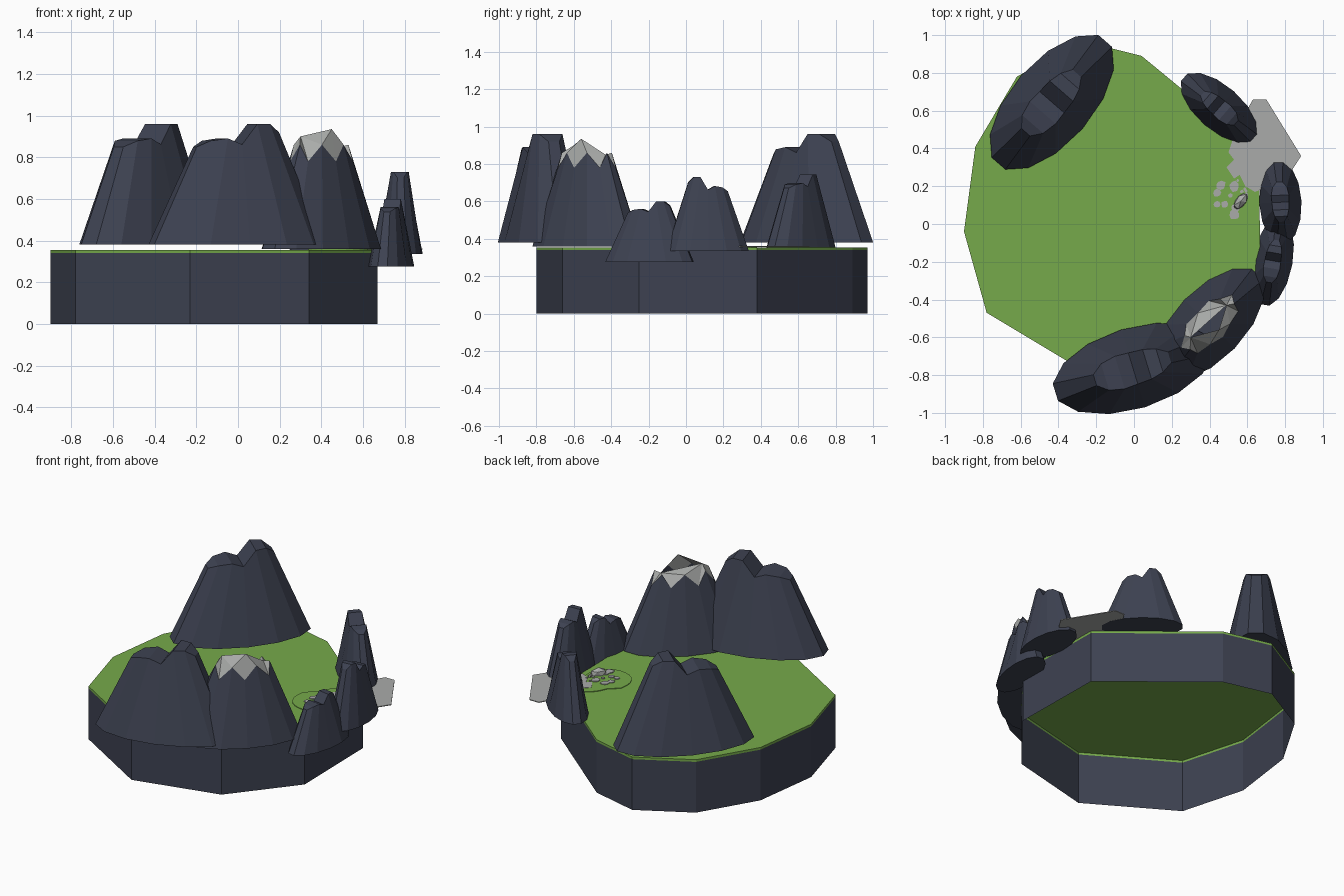
import bpy, bmesh, math, random
from mathutils import Vector, Matrix

if "Cube" in bpy.data.objects:
    bpy.data.objects.remove(bpy.data.objects["Cube"])

random.seed(4)


def mat(name, col):
    m = bpy.data.materials.new(name)
    m.diffuse_color = (*col, 1)
    m.use_nodes = True
    m.node_tree.nodes["Principled BSDF"].inputs["Base Color"].default_value = m.diffuse_color
    return m


ROCK = mat("slate_rock", (0.047, 0.054, 0.083))
GRASS = mat("grass_green", (0.18, 0.40, 0.07))
GREY = mat("pale_grey", (0.40, 0.41, 0.40))


def make(name, bm, *mats):
    bmesh.ops.recalc_face_normals(bm, faces=bm.faces[:])
    me = bpy.data.meshes.new(name)
    bm.to_mesh(me)
    bm.free()
    for m in mats:
        me.materials.append(m)
    ob = bpy.data.objects.new(name, me)
    bpy.context.collection.objects.link(ob)
    return ob


def ring(bm, pts):
    return [bm.verts.new(p) for p in pts]


def loft(bm, a, b, idx=0):
    n = len(a)
    for i in range(n):
        f = bm.faces.new((a[i], a[(i + 1) % n], b[(i + 1) % n], b[i]))
        f.material_index = idx


def plate(name, outline, z0, z1, m):
    bm = bmesh.new()
    lo = ring(bm, [(x, y, z0) for x, y in outline])
    hi = ring(bm, [(x, y, z1) for x, y in outline])
    loft(bm, lo, hi)
    bm.faces.new(hi)
    bm.faces.new(lo[::-1])
    return make(name, bm, m)


# Island: open-bottomed rock wall, grass rim and top
SHORE = [(-.90, -.04), (-.78, -.47), (-.23, -.80), (.34, -.66), (.67, -.25),
         (.66, .38), (.04, .89), (-.28, .97), (-.62, .78), (-.84, .41)]
bm = bmesh.new()
levels = [ring(bm, [(x, y, z) for x, y in SHORE]) for z in (0, .34, .355)]
loft(bm, levels[0], levels[1], 0)
loft(bm, levels[1], levels[2], 1)
bm.faces.new(levels[2]).material_index = 1
make("island", bm, ROCK, GRASS)

# Ridge stations: position along the length, height, half width (fractions)
RIDGE = [(.47, .93, .14), (.34, 1.0, .30), (.18, 1.0, .38), (0, .83, .40),
         (-.17, .88, .42), (-.36, .86, .34), (-.49, .81, .14)]


def base_ring(a, b, n=14):
    angs = [(k + .5) * 2 * math.pi / n for k in range(n)]
    return [(a / .975 * math.cos(t), b * math.sin(t), 0) for t in angs]


def mountain(name, centre, rot, a, b, z, h):
    bm = bmesh.new()
    base = ring(bm, base_ring(a, b))
    left = [(t * a, w * b, q * h) for t, q, w in RIDGE]
    right = [(x, -y, zz) for x, y, zz in reversed(left)]
    top = ring(bm, left + right)
    loft(bm, base, top)
    bm.faces.new(base[::-1])
    for i in range(6):  # strips across the ridge
        bm.faces.new((top[i], top[i + 1], top[12 - i], top[13 - i]))
    bm.transform(Matrix.Translation((*centre, z)) @ Matrix.Rotation(math.radians(rot), 4, 'Z'))
    return make(name, bm, ROCK)


mountain("back_left_mountain", (-.435, .645), 49, .43, .215, .38, .58)
mountain("front_mountain", (-.005, -.765), 17, .43, .215, .38, .58)
mountain("right_hill", (.775, .115), -87, .22, .112, .335, .395)
mountain("front_right_hill", (.735, -.195), 80, .237, .105, .275, .325)
mountain("back_right_hill", (.45, .615), 139, .245, .118, .355, .39)

# Snow-capped mountain: zigzag snow line, cap pulled to a three-point ridge
bm = bmesh.new()
place = Matrix.Translation((.40, -.53, .36)) @ Matrix.Rotation(math.radians(46), 4, 'Z')
foot = [Vector(p) for p in base_ring(.365, .185)]
base = ring(bm, [place @ p for p in foot])
snow = ring(bm, [place @ (p * (.46 if i % 2 else .53) + Vector((0, 0, .50 if i % 2 else .42)))
                 for i, p in enumerate(foot)])
peaks = [Vector(p) for p in ((.30, -.60, .90), (.45, -.56, .935), (.49, -.43, .85))]
cap = ring(bm, [min(peaks, key=lambda q: (q.xy - v.co.xy).length) for v in snow])
loft(bm, base, snow, 0)
loft(bm, snow, cap, 1)
bm.faces.new(base[::-1])
bmesh.ops.remove_doubles(bm, verts=cap, dist=.001)
bmesh.ops.triangulate(bm, faces=[f for f in bm.faces if f.material_index == 1])
make("snowy_mountain", bm, ROCK, GREY)

# Grass patch and gravel slab
plate("grass_patch", [(.48 + .145 * math.cos(t) + (.05 if math.sin(t) > .3 else 0),
                       .14 + (.14 if math.sin(t) < 0 else .24) * math.sin(t))
                      for t in [k * math.pi / 12 for k in range(24)]], .355, .359, GRASS)
plate("gravel_slab", [(.63, .66), (.70, .66), (.885, .36), (.80, .23), (.64, .17), (.59, .20),
                      (.56, .26), (.53, .24), (.49, .30), (.53, .34), (.50, .38), (.54, .50)],
      .356, .361, GREY)


def stone(name, x, y, r, h, sides):
    spin = random.random() * 6
    pts = [(x + r * random.uniform(.8, 1.1) * math.cos(spin + k * 2 * math.pi / sides),
            y + r * random.uniform(.8, 1.1) * math.sin(spin + k * 2 * math.pi / sides))
           for k in range(sides)]
    return plate(name, pts, .356, .356 + h, GREY)


# Flat stones and loose gravel
for i, (x, y, r) in enumerate([(.46, .205, .027), (.44, .165, .022), (.48, .105, .02),
                               (.44, .105, .02), (.51, .15, .013), (.53, .05, .03),
                               (.54, .09, .025), (.53, .20, .03)]):
    stone(f"flat_stone_{i}", x, y, r, .008, 8)
for i in range(12):
    stone(f"pebble_{i}", random.uniform(.52, .60), random.uniform(.13, .26), .009, .008, 5)

# Boulder
bm = bmesh.new()
bmesh.ops.create_icosphere(bm, subdivisions=1, radius=1)
bm.transform(Matrix.Translation((.565, .12, .37)) @ Matrix.Rotation(.9, 4, 'Z')
             @ Matrix.Diagonal((.055, .03, .035, 1)))
make("boulder", bm, GREY)
